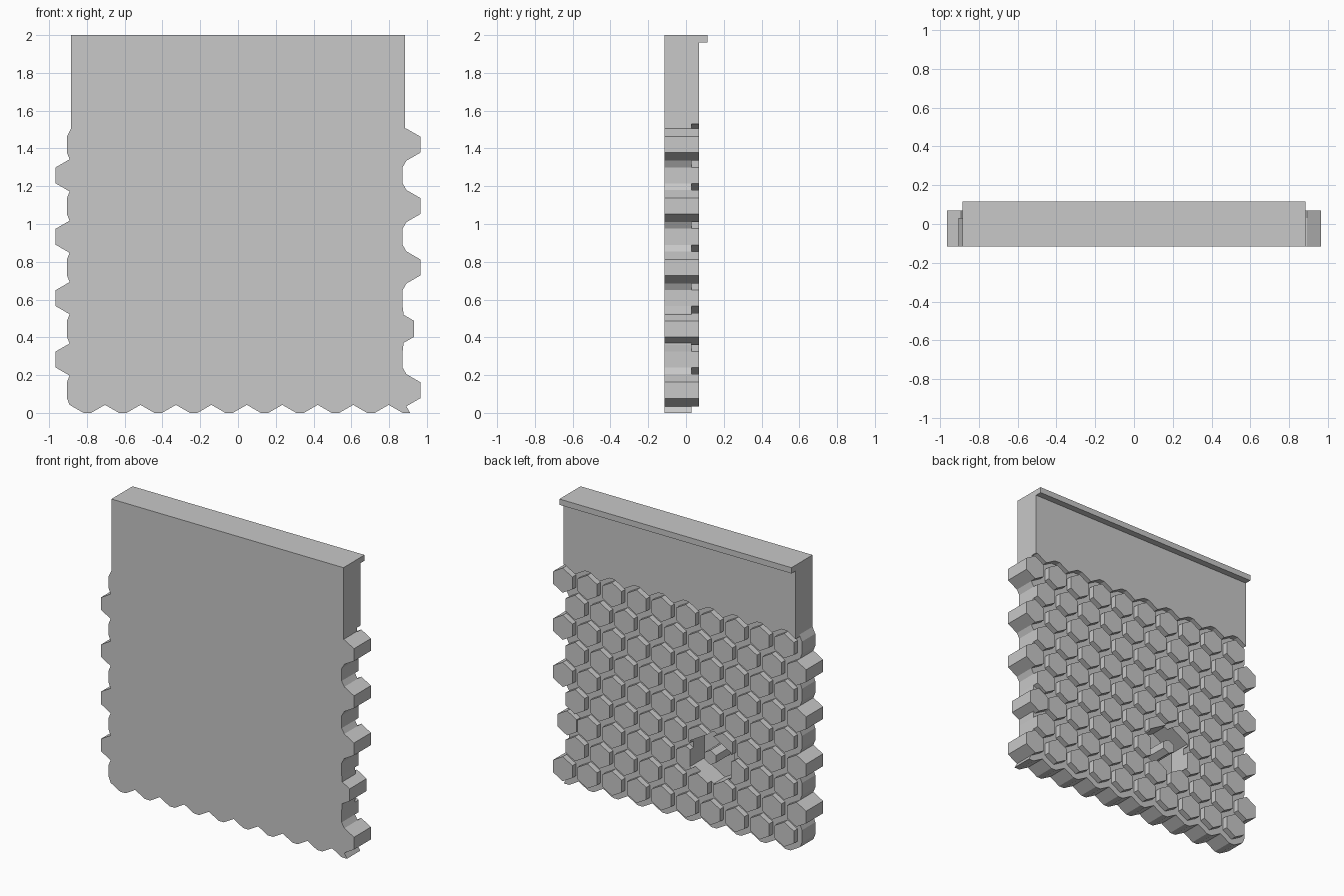
import bpy, bmesh, math

cube = bpy.data.objects.get("Cube")
if cube:
    bpy.data.objects.remove(cube, do_unlink=True)

grey = bpy.data.materials.new("plain grey")
grey.use_nodes = True
COLOUR = (0.58, 0.58, 0.58, 1)
grey.diffuse_color = COLOUR
grey.node_tree.nodes["Principled BSDF"].inputs["Base Color"].default_value = COLOUR

FRONT, FLOOR, FACE, LIP = -0.115, 0.03, 0.07, 0.115
PITCH, RADIUS = 0.1877, 0.085
HALF = RADIUS * math.cos(math.pi / 6)
EDGE, WALL, TOP = 0.8915, 0.885, 2.0
Z0, STEP = 0.12, 0.1625
ROWS, COLS = 9, 10
ODD_ROW = 2  # row whose end tile sits further in


def hexagon(cx, cz, r):
    return [(cx + r * math.sin(i * math.pi / 3), cz + r * math.cos(i * math.pi / 3))
            for i in range(6)]


def prisms(name, items):
    """Extrude (outline, y0, y1) items along y into one mesh object."""
    bm = bmesh.new()
    for outline, y0, y1 in items:
        a = [bm.verts.new((x, y0, z)) for x, z in outline]
        b = [bm.verts.new((x, y1, z)) for x, z in outline]
        bm.faces.new(a)
        bm.faces.new(b[::-1])
        for i in range(len(a)):
            j = (i + 1) % len(a)
            bm.faces.new((a[j], a[i], b[i], b[j]))
    bmesh.ops.recalc_face_normals(bm, faces=bm.faces)
    mesh = bpy.data.meshes.new(name)
    bm.to_mesh(mesh)
    bm.free()
    mesh.materials.append(grey)
    obj = bpy.data.objects.new(name, mesh)
    bpy.context.collection.objects.link(obj)
    return obj


# Even rows end on the +x side, odd rows on the -x side
even_x = [EDGE - PITCH * k for k in range(COLS)][::-1]
row_z = [Z0 + STEP * r for r in range(ROWS)]

# Backing: scalloped bottom, notched sides, straight upper wall
outline = []
for c in even_x:
    outline += [(c - PITCH / 2, RADIUS / 2), (c - 0.02, 0), (c + 0.02, 0)]
for r, z in enumerate(row_z):
    if r % 2:
        outline += [(EDGE - 0.02, z - RADIUS / 2), (EDGE - 0.02, z + RADIUS / 2)]
    else:
        x = EDGE - 0.016 if r == ODD_ROW else EDGE
        outline += [(x, z - RADIUS), (x, z + RADIUS)]
outline += [(WALL, row_z[-1] + RADIUS), (WALL, TOP), (-WALL, TOP), (-WALL, row_z[-1] + RADIUS)]
for r, z in reversed(list(enumerate(row_z))):
    if r % 2:
        outline += [(-EDGE, z + RADIUS), (-EDGE, z - RADIUS)]
    else:
        outline += [(-EDGE - 0.014, z + RADIUS / 2), (-EDGE - 0.014, z - RADIUS / 2)]
backing = prisms("backing_slab", [(outline, FRONT, FLOOR)])

# Hexagonal tiles; those at the overhanging ends run the full depth
hole_x, hole_z = even_x[3], row_z[2]
tiles = []
for r, z in enumerate(row_z):
    for k in range(COLS):
        x = -even_x[k] if r % 2 else even_x[k]
        if r == ODD_ROW and k == 3:
            continue
        if r == ODD_ROW and k == COLS - 1:
            x -= 0.033
        back = FRONT if k == COLS - 1 else 0.0
        tiles.append((hexagon(x, z, RADIUS), back, FACE))
tile_field = prisms("hexagon_tiles", tiles)

# Upper wall face with scalloped lower edge
scallop = [(-WALL, 1.49)]
for c in even_x[:-1]:
    scallop += [(c - 0.02, 1.53), (c + 0.02, 1.53), (c + PITCH / 2, 1.488)]
scallop += [(EDGE - 0.02, 1.53), (WALL, 1.53), (WALL, TOP), (-WALL, TOP)]
prisms("upper_wall_face", [(scallop, 0.0, FACE)])

# Ledge along the top of the back
ledge = [(-WALL, 1.96), (WALL, 1.96), (WALL, TOP), (-WALL, TOP)]
prisms("top_ledge", [(ledge, FACE, LIP)])

# Deep recess at the missing tile, with a small pin inside
cutter = prisms("recess_cutter", [(hexagon(hole_x, hole_z + 0.04, 0.18), -0.09, 0.2)])
cutter.hide_render = True
cutter.hide_viewport = True
cutter.display_type = 'WIRE'
for obj in (backing, tile_field):
    mod = obj.modifiers.new("recess", 'BOOLEAN')
    mod.operation = 'DIFFERENCE'
    mod.solver = 'EXACT'
    mod.object = cutter
prisms("recess_pin", [(hexagon(hole_x, hole_z + 0.055, 0.05), -0.095, FACE)])
